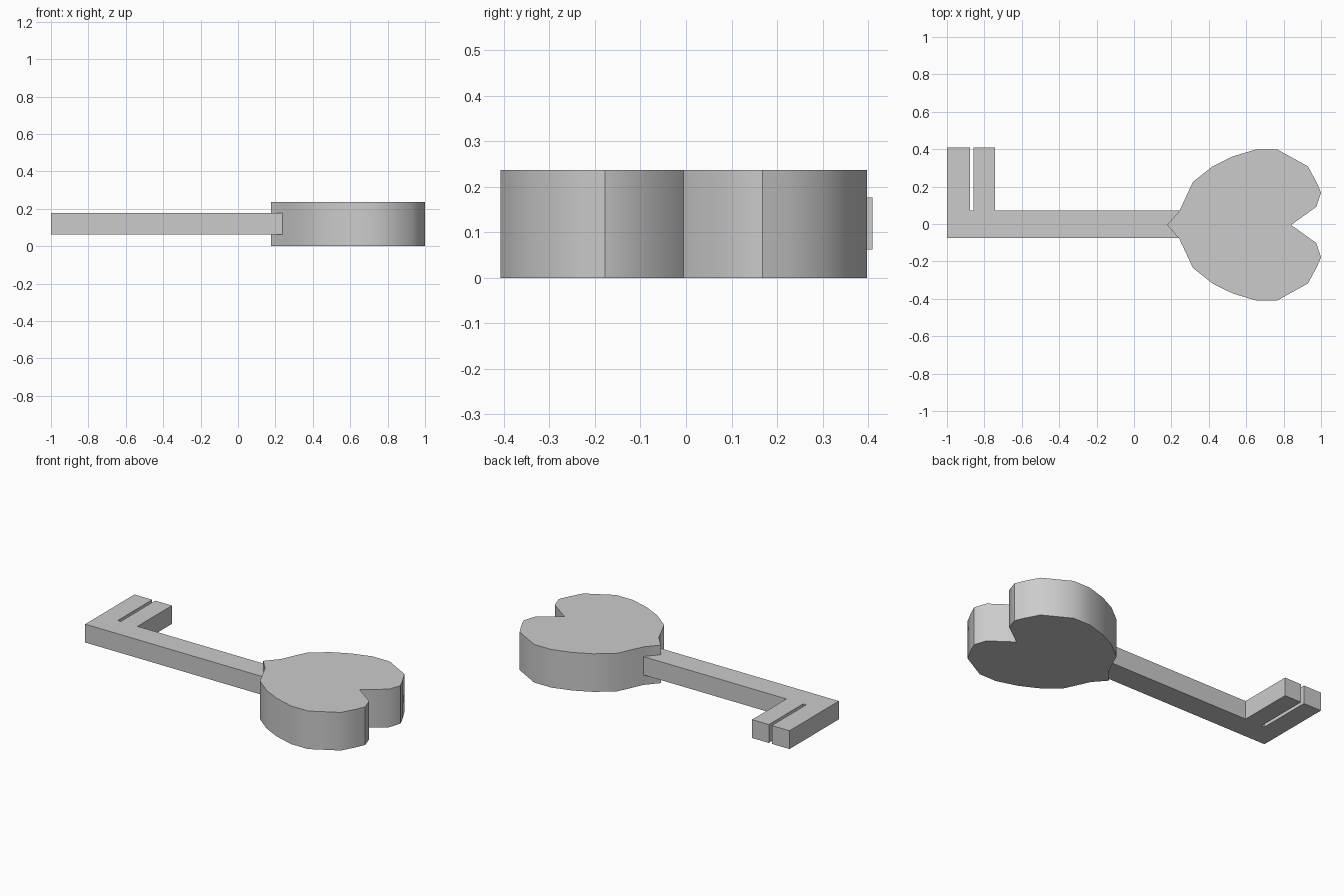
import bpy, bmesh, math

if "Cube" in bpy.data.objects:
    bpy.data.objects.remove(bpy.data.objects["Cube"])


def extrude_profile(name, points, z0, z1):
    """Make a solid from a flat outline, between two heights."""
    bm = bmesh.new()
    face = bm.faces.new([bm.verts.new((x, y, z0)) for x, y in points])
    new = bmesh.ops.extrude_face_region(bm, geom=[face])["geom"]
    bmesh.ops.translate(bm, vec=(0, 0, z1 - z0),
                        verts=[v for v in new if isinstance(v, bmesh.types.BMVert)])
    bmesh.ops.recalc_face_normals(bm, faces=bm.faces)
    mesh = bpy.data.meshes.new(name)
    bm.to_mesh(mesh)
    bm.free()
    obj = bpy.data.objects.new(name, mesh)
    bpy.context.collection.objects.link(obj)
    return obj


# Heart-shaped handle: half outline from tip to notch, mirrored across its axis
half = [(0.177, 0), (0.243, 0.075), (0.315, 0.23), (0.42, 0.313),
        (0.527, 0.366), (0.65, 0.403), (0.767, 0.403), (0.93, 0.313),
        (0.977, 0.226), (1.0, 0.173), (0.975, 0.097), (0.84, 0)]
axis_y = -0.005
outline = half + [(x, -y) for x, y in half[-2:0:-1]]
handle = extrude_profile("heart_handle", [(x, y + axis_y) for x, y in outline], 0, 0.237)

# Shaft with the two-pronged bit at its end
shaft = extrude_profile("shaft_and_bit", [
    (-1, -0.074), (0.243, -0.074), (0.243, 0.072), (-0.742, 0.072),
    (-0.742, 0.41), (-0.857, 0.41), (-0.857, 0.072), (-0.878, 0.072),
    (-0.878, 0.41), (-1, 0.41)], 0.063, 0.177)

# Rounded shading on the handle rim, crisp edges on its faces
bpy.context.view_layer.objects.active = handle
handle.select_set(True)
bpy.ops.object.shade_smooth_by_angle(angle=math.radians(40))
